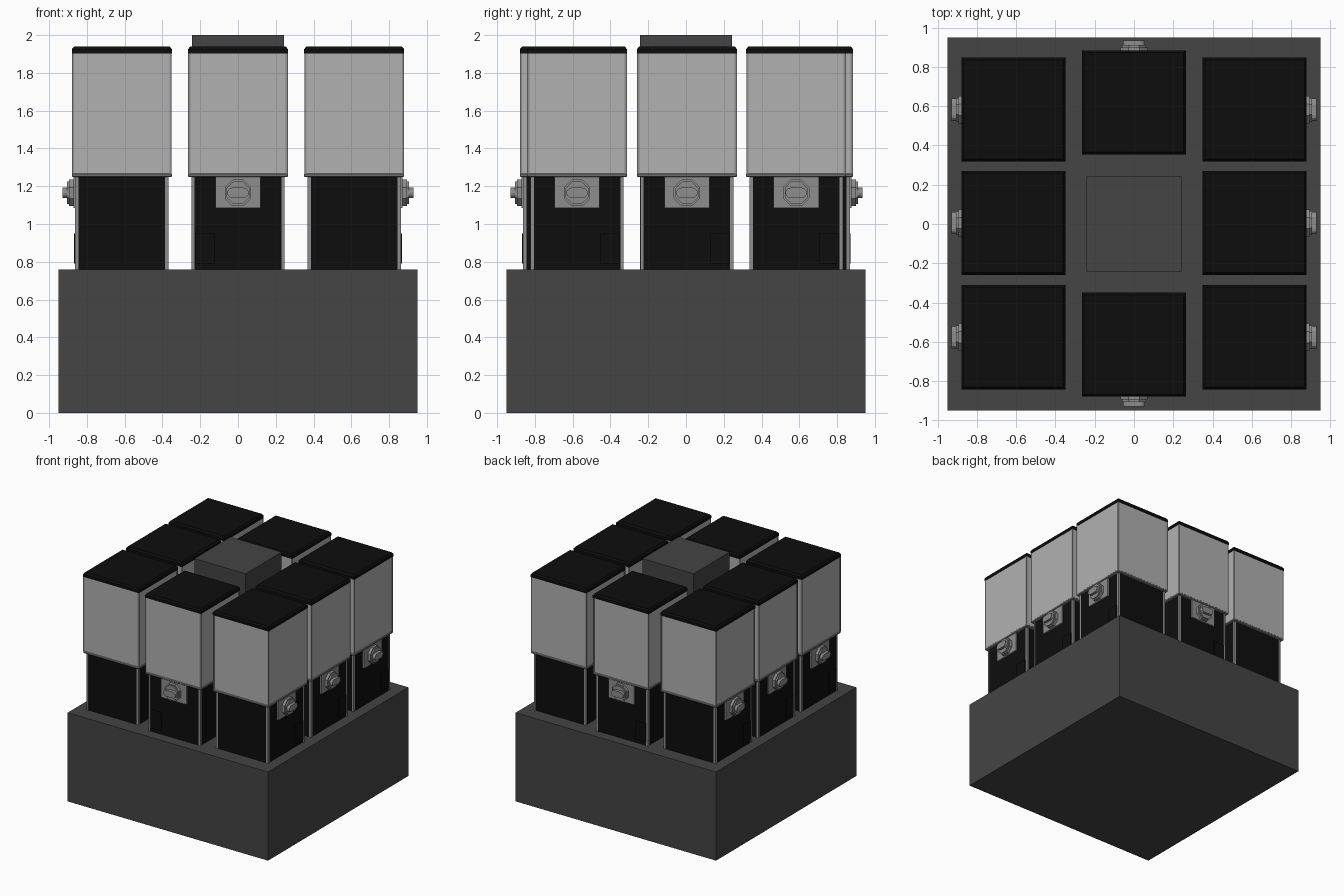
import bpy, bmesh
from math import radians, cos, sin
from mathutils import Matrix, Vector

if "Cube" in bpy.data.objects:
    bpy.data.objects.remove(bpy.data.objects["Cube"])


def material(name, v):
    m = bpy.data.materials.new(name)
    m.diffuse_color = (v, v, v, 1)
    m.use_nodes = True
    m.node_tree.nodes["Principled BSDF"].inputs["Base Color"].default_value = m.diffuse_color
    return m


BLACK = material("black", 0.004)
DARK = material("dark_grey", 0.058)
CLEAR = material("pale_grey", 0.44)
METAL = material("metal_grey", 0.27)


def box(bm, x0, x1, y0, y1, z0, z1, bevel=0):
    """Add a box given by its extents, optionally chamfered."""
    size = Matrix.Diagonal((x1 - x0, y1 - y0, z1 - z0, 1))
    mid = Matrix.Translation(((x0 + x1) / 2, (y0 + y1) / 2, (z0 + z1) / 2))
    verts = bmesh.ops.create_cube(bm, size=1, matrix=mid @ size)["verts"]
    if bevel:
        edges = list({e for v in verts for e in v.link_edges})
        bmesh.ops.bevel(bm, geom=edges, offset=bevel, segments=1, affect='EDGES')


def prism(bm, outline, y0, y1):
    """Extrude an x,z outline from y0 forward to y1."""
    face = bm.faces.new([bm.verts.new((x, y0, z)) for x, z in outline])
    ext = bmesh.ops.extrude_face_region(bm, geom=[face])["geom"]
    moved = [g for g in ext if isinstance(g, bmesh.types.BMVert)]
    bmesh.ops.translate(bm, verts=moved, vec=Vector((0, y1 - y0, 0)))


def mesh(name, mat, build):
    bm = bmesh.new()
    build(bm)
    bmesh.ops.recalc_face_normals(bm, faces=bm.faces)
    me = bpy.data.meshes.new(name)
    bm.to_mesh(me)
    bm.free()
    me.materials.append(mat)
    return me


def place(name, me, matrix=Matrix()):
    ob = bpy.data.objects.new(name, me)
    ob.matrix_world = matrix
    bpy.context.collection.objects.link(ob)


def square(r, z0, z1, bevel=0):
    return lambda bm: box(bm, -r, r, -r, r, z0, z1, bevel)


def corners(c, r, z0, z1):
    def build(bm):
        for x in (-c, c):
            for y in (-c, c):
                box(bm, x - r, x + r, y - r, y + r, z0, z1)
    return build


# Lid: straight rim with a sloped top edge
def lid(bm):
    box(bm, -.265, .265, -.265, .265, 1.903, 1.925)
    verts = bmesh.ops.create_cube(bm, size=1, matrix=Matrix.Translation((0, 0, 1.9325))
                                  @ Matrix.Diagonal((.53, .53, .015, 1)))["verts"]
    for v in verts:
        if v.co.z > 1.93:
            v.co.x *= .955
            v.co.y *= .955


# Coin mechanism: plate, octagonal boss and oval turning handle
ZC = 1.165


def coin_plate(bm):
    box(bm, -.12, .12, -.257, -.235, 1.085, 1.25)


def coin_boss(bm):
    k = .07 / cos(radians(22.5))
    for s, y in ((1, -.28), (.86, -.291)):
        prism(bm, [(s * k * cos(radians(22.5 + 45 * i)), ZC + s * k * sin(radians(22.5 + 45 * i)))
                   for i in range(8)], -.25, y)


def coin_handle(bm):
    pts = []
    for side in (1, -1):
        for i in range(7):
            a = radians(-90 + 30 * i)
            pts.append((side * (.03 + .027 * cos(a)), ZC + side * .027 * sin(a)))
    prism(bm, pts, -.28, -.315)


PARTS = {
    "lower_body": mesh("lower_body", BLACK, square(.243, .76, 1.25)),
    "body_corner_strips": mesh("body_corner_strips", METAL, corners(.238, .009, .76, 1.25)),
    "hopper": mesh("hopper", CLEAR, square(.261, 1.26, 1.905)),
    "hopper_lip": mesh("hopper_lip", METAL, square(.265, 1.248, 1.268, .005)),
    "hopper_corner_posts": mesh("hopper_corner_posts", METAL, corners(.258, .006, 1.26, 1.905)),
    "lid": mesh("lid", BLACK, lid),
    "coin_plate": mesh("coin_plate", METAL, coin_plate),
    "coin_boss": mesh("coin_boss", METAL, coin_boss),
    "coin_handle": mesh("coin_handle", METAL, coin_handle),
    "chute_flap": mesh("chute_flap", BLACK,
                       lambda bm: box(bm, .125, .225, -.252, -.24, .79, .95)),
}

# Stand: broad plinth and central post
place("plinth", mesh("plinth", DARK, lambda bm: box(bm, -.95, .95, -.95, .95, 0, .76)))
place("central_post", mesh("central_post", DARK, square(.243, .75, 2.0)))

# Eight dispensers around the post, each facing outward
spots = [(0, -.615, 0), (0, .62, 180)]
for y in (-.577, .005, .583):
    spots += [(.615, y, 90), (-.615, y, -90)]
for n, (x, y, turn) in enumerate(spots, 1):
    m = Matrix.Translation((x, y, 0)) @ Matrix.Rotation(radians(turn), 4, 'Z')
    for name, me in PARTS.items():
        shift = -.35 if name == "chute_flap" and turn == 0 else 0
        place(f"{name}_{n}", me, m @ Matrix.Translation((shift, 0, 0)))
